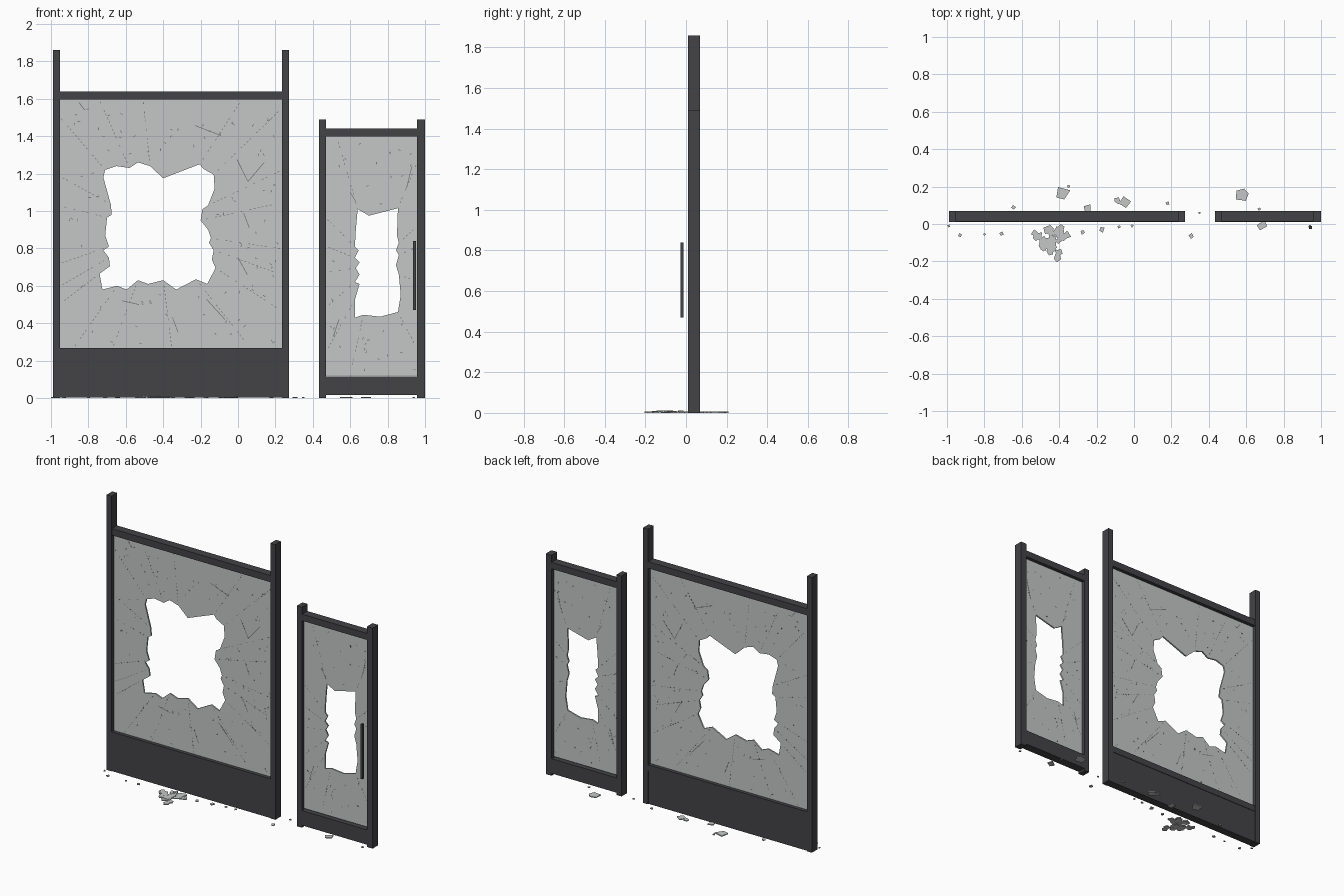
import bpy, bmesh, math, random
from mathutils import Vector, Matrix

if "Cube" in bpy.data.objects:
    bpy.data.objects.remove(bpy.data.objects["Cube"])

random.seed(4)


def material(name, rgb):
    m = bpy.data.materials.new(name)
    m.diffuse_color = (*rgb, 1)
    m.use_nodes = True
    m.node_tree.nodes["Principled BSDF"].inputs["Base Color"].default_value = m.diffuse_color
    return m


FRAME = material("dark frame", (0.056, 0.056, 0.061))
GLASS = material("grey glass", (0.56, 0.57, 0.57))
CRACK = material("crack grey", (0.2, 0.2, 0.2))
Y0, Y1, YG = 0.01, 0.07, 0.04      # frame front, frame back, glass centre


def finish(name, bm, mat):
    me = bpy.data.meshes.new(name)
    bmesh.ops.recalc_face_normals(bm, faces=bm.faces)
    bm.to_mesh(me)
    bm.free()
    me.materials.append(mat)
    ob = bpy.data.objects.new(name, me)
    bpy.context.collection.objects.link(ob)
    return ob


def box(name, x, y, z, mat=FRAME):
    bm = bmesh.new()
    mid = Vector(((x[0] + x[1]) / 2, (y[0] + y[1]) / 2, (z[0] + z[1]) / 2))
    size = (x[1] - x[0], y[1] - y[0], z[1] - z[0], 1)
    bmesh.ops.create_cube(bm, size=1, matrix=Matrix.Translation(mid) @ Matrix.Diagonal(size))
    return finish(name, bm, mat)


def pane(name, x, z, hole):
    """Thin upright sheet of glass with a jagged hole."""
    cu = bpy.data.curves.new(name, 'CURVE')
    cu.dimensions, cu.fill_mode, cu.extrude = '2D', 'BOTH', 0.005
    rim = [(x[0], z[0]), (x[1], z[0]), (x[1], z[1]), (x[0], z[1])]
    for pts in (rim, hole):
        s = cu.splines.new('POLY')
        s.points.add(len(pts) - 1)
        for p, c in zip(s.points, pts):
            p.co = (c[0], c[1], 0, 1)
        s.use_cyclic_u = True
    ob = bpy.data.objects.new(name, cu)
    bpy.context.collection.objects.link(ob)
    ob.location.y, ob.rotation_euler.x = YG, math.pi / 2
    bpy.ops.object.select_all(action='DESELECT')
    ob.select_set(True)
    bpy.context.view_layer.objects.active = ob
    bpy.ops.object.convert(target='MESH')
    ob.data.materials.clear()
    ob.data.materials.append(GLASS)


def strip(bm, a, b, width):
    """Hairline bar through the glass from a to b in the x-z plane."""
    d = b - a
    m = (Matrix.Translation(((a.x + b.x) / 2, YG, (a.y + b.y) / 2))
         @ Matrix.Rotation(-math.atan2(d.y, d.x), 4, 'Y')
         @ Matrix.Diagonal((d.length, 0.0108, width, 1)))
    bmesh.ops.create_cube(bm, size=1, matrix=m)


def cracks(name, x, z, hole, solid):
    """Dotted cracks running from the hole to the frame, plus solid splits."""
    bm = bmesh.new()
    centre = sum((Vector(p) for p in hole), Vector((0, 0))) / len(hole)
    for p in hole[::2]:
        p = Vector(p)
        d = (p - centre).normalized()
        reach = min(((x[1] if d.x > 0 else x[0]) - p.x) / (d.x or 1e-6),
                    ((z[1] if d.y > 0 else z[0]) - p.y) / (d.y or 1e-6))
        t = 0.03
        while t < reach - 0.02:
            strip(bm, p + d * t, p + d * (t + 0.011), 0.0035)
            t += random.choice((0.022, 0.022, 0.05))
    # scattered chips away from the hole
    for i in range(int(110 * (x[1] - x[0]))):
        p = Vector((random.uniform(x[0] + .02, x[1] - .02), random.uniform(z[0] + .02, z[1] - .02)))
        if min((p - Vector(h)).length for h in hole) < 0.06:
            continue
        if min(h[0] for h in hole) < p.x < max(h[0] for h in hole) and \
                min(h[1] for h in hole) < p.y < max(h[1] for h in hole):
            continue
        a = random.uniform(0, math.pi)
        strip(bm, p, p + Vector((math.cos(a), math.sin(a))) * 0.014, 0.004)
    for a, b, c, d in solid:
        strip(bm, Vector((a, b)), Vector((c, d)), 0.004)
    finish(name, bm, CRACK)


# Large window frame
for side, x in (("left", (-0.99, -0.953)), ("right", (0.235, 0.272))):
    box(f"window_post_{side}", x, (Y0, Y1), (0, 1.86))
box("window_top_rail", (-0.953, 0.235), (Y0 + .003, Y1 - .001), (1.595, 1.64))
box("window_sill", (-0.953, 0.235), (Y0 + .001, Y1 - .001), (0.225, 0.267))
box("window_base_panel", (-0.953, 0.235), (Y0 + .001, Y1 - .004), (0.002, 0.225))

# Large broken pane
window_hole = [
    (-.71, 1.22), (-.65, 1.24), (-.58, 1.23), (-.535, 1.26), (-.47, 1.24), (-.4, 1.175),
    (-.205, 1.25), (-.185, 1.225), (-.13, 1.195), (-.125, 1.12), (-.16, 1.03), (-.19, 1.01),
    (-.2, .95), (-.16, .9), (-.145, .855), (-.155, .83), (-.13, .79), (-.14, .74),
    (-.12, .695), (-.165, .61), (-.225, .635), (-.33, .58), (-.4, .63), (-.48, .61),
    (-.535, .63), (-.595, .58), (-.645, .6), (-.725, .58), (-.74, .665), (-.685, .705),
    (-.69, .75), (-.72, .79), (-.69, .81), (-.71, .87), (-.7, .965), (-.675, .98),
    (-.68, 1.035), (-.72, 1.18)]
pane("window_glass", (-0.953, 0.235), (0.267, 1.595), window_hole)
cracks("window_cracks", (-0.953, 0.235), (0.267, 1.595), window_hole, [
    (-.23, 1.457, -.09, 1.403), (-.005, 1.275, .053, 1.157), (.053, 1.157, .14, 1.26),
    (.03, .99, .06, .91), (.0, .75, .05, .66), (-.35, .43, -.32, .35),
    (-.17, .53, -.07, .42), (-.62, .52, -.53, .5), (-.85, 1.58, -.82, 1.54)])

# Door frame
for side, x in (("left", (0.433, 0.47)), ("right", (0.957, 1.0))):
    box(f"door_post_{side}", x, (Y0, Y1), (0, 1.49))
box("door_top_rail", (0.47, 0.957), (Y0 + .003, Y1 - .001), (1.398, 1.442))
box("door_bottom_rail", (0.47, 0.957), (Y0 + .001, Y1 - .001), (0.015, 0.115))
box("door_handle", (0.936, 0.952), (-0.028, -0.012), (0.47, 0.84))

# Broken door pane
door_hole = [
    (.64, 1.01), (.7, .975), (.855, 1.015), (.85, .87), (.86, .83), (.845, .79),
    (.86, .765), (.845, .71), (.86, .66), (.87, .55), (.855, .46), (.76, .435),
    (.67, .445), (.625, .43), (.625, .525), (.65, .61), (.625, .62), (.65, .66),
    (.63, .695), (.65, .725), (.625, .75), (.645, .79), (.625, .81), (.63, .9)]
pane("door_glass", (0.47, 0.957), (0.121, 1.398), door_hole)
cracks("door_cracks", (0.47, 0.957), (0.121, 1.398), door_hole, [
    (.51, .33, .54, .42), (.9, 1.12, .93, 1.24), (.6, 1.1, .63, 1.05)])


def shard(bm, x, y, r, z=0.0):
    """Flat irregular splinter of glass lying on the floor."""
    n = random.choice((4, 4, 5))
    a0 = random.uniform(0, math.tau)
    ring = []
    for i in range(n):
        a = a0 + math.tau * (i + random.uniform(-.2, .2)) / n
        k = r * random.uniform(0.75, 1.05)
        ring.append((x + k * math.cos(a), y + k * math.sin(a)))
    low = [bm.verts.new((*p, z)) for p in ring]
    top = [bm.verts.new((*p, z + 0.006)) for p in ring]
    bm.faces.new(low[::-1])
    bm.faces.new(top)
    for i in range(n):
        j = (i + 1) % n
        bm.faces.new((low[i], low[j], top[j], top[i]))


# Loose shards on the floor: x, y, radius
bm = bmesh.new()
for x, y, r in [
        (-.38, .165, .045), (-.05, .115, .037), (-.09, .125, .02), (.58, .155, .042),
        (.685, -.005, .03), (.305, -.065, .018), (-.25, .08, .03), (-.645, .09, .014),
        (.18, .11, .012), (-.17, -.03, .016), (-.275, -.045, .014), (-.93, -.06, .012),
        (-.71, -.052, .014), (-.99, -.01, .009), (-.8, -.055, .008), (-.08, -.015, .01),
        (-.01, -.01, .01), (.35, .06, .008), (.67, .08, .01), (.94, -.012, .009),
        (-.35, .2, .01)]:
    shard(bm, x, y, r)
finish("scattered_shards", bm, GLASS)

# Heap of shards in front of the window
bm = bmesh.new()
for i in range(26):
    a, d = random.uniform(0, math.tau), math.sqrt(random.random())
    shard(bm, -.44 + .085 * d * math.cos(a), -.085 + .06 * d * math.sin(a),
          random.uniform(.018, .032), random.uniform(0, .006))
for x, y in ((-.41, -.18), (-.4, -.15), (-.36, -.06), (-.53, -.05), (-.39, -.02)):
    shard(bm, x, y, .024)
finish("shard_heap", bm, GLASS)
